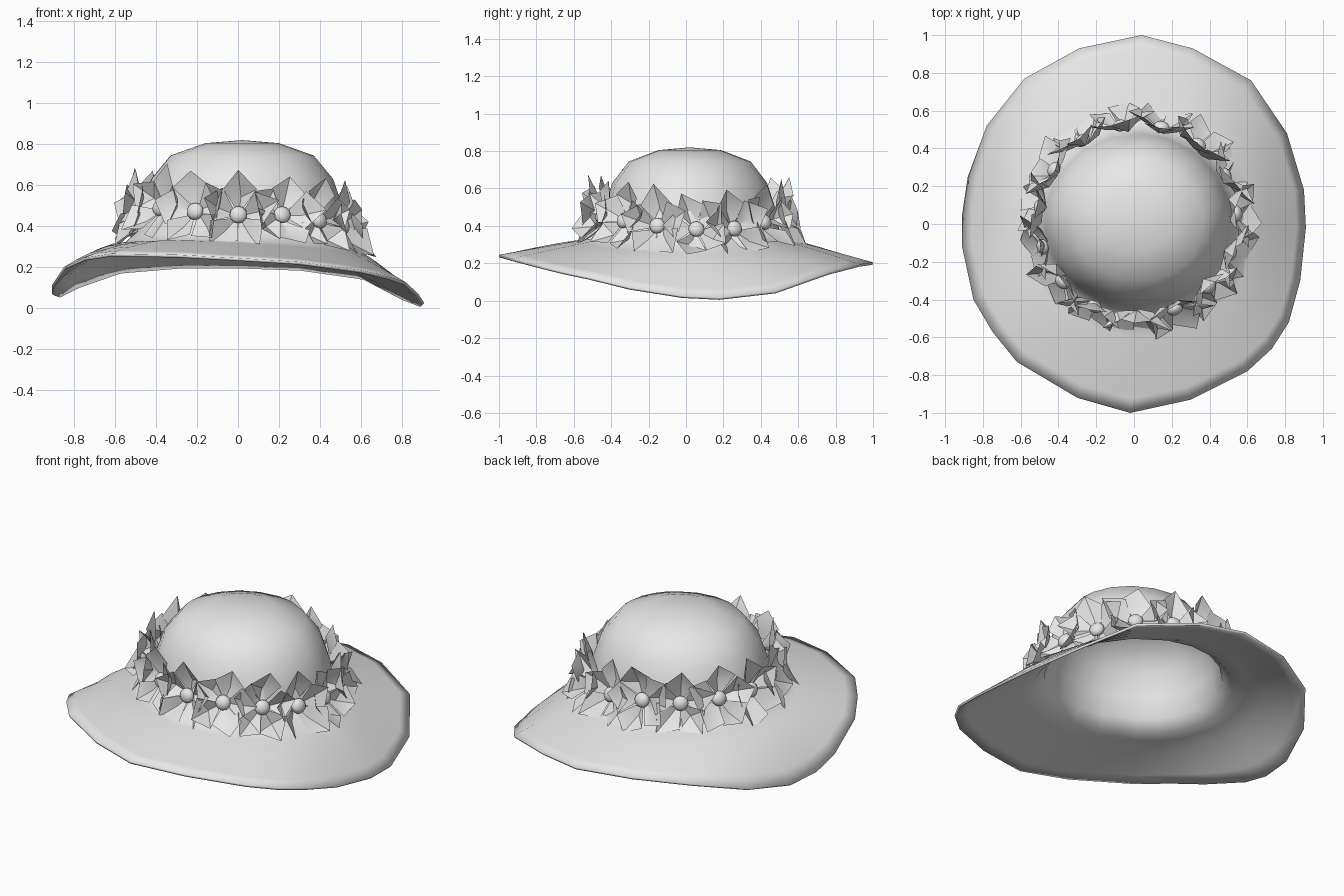
import bpy, bmesh, math, random
from mathutils import Vector, Matrix

random.seed(4)
scene_cube = bpy.data.objects.get("Cube")
if scene_cube:
    bpy.data.objects.remove(scene_cube, do_unlink=True)

grey = bpy.data.materials.new("plain grey")
grey.use_nodes = True
COLOUR = (0.8, 0.8, 0.8, 1)
grey.diffuse_color = COLOUR
grey.node_tree.nodes["Principled BSDF"].inputs["Base Color"].default_value = COLOUR


def make_object(name, bm, smooth_angle):
    mesh = bpy.data.meshes.new(name)
    bm.to_mesh(mesh)
    bm.free()
    mesh.materials.append(grey)
    obj = bpy.data.objects.new(name, mesh)
    bpy.context.collection.objects.link(obj)
    bpy.ops.object.select_all(action='DESELECT')
    obj.select_set(True)
    bpy.context.view_layer.objects.active = obj
    bpy.ops.object.shade_smooth_by_angle(angle=math.radians(smooth_angle))
    return obj


# Wavy outer edge of the brim, counter-clockwise from the back
RIM = [(.04, 1, .205), (-.29, .93, .205), (-.58, .77, .18), (-.78, .52, .11),
       (-.88, .25, .06), (-.91, .05, .07), (-.91, -.12, .11), (-.85, -.4, .2),
       (-.75, -.57, .245), (-.62, -.73, .265), (-.3, -.92, .26), (-.02, -1, .245),
       (.3, -.93, .225), (.6, -.78, .185), (.73, -.66, .155), (.82, -.52, .125),
       (.88, -.3, .07), (.91, -.02, .025), (.9, .18, .015), (.81, .48, .05),
       (.62, .76, .15), (.31, .93, .195)]
# Crown profile as radius and height, from the brim upward
CROWN = [(.57, .33), (.515, .38), (.49, .5), (.445, .63), (.35, .745), (.18, .805)]
CENTRE = Vector((.02, .02, 0))


def crown_ring(radius, height):
    ring = []
    for x, y, z in RIM:
        a = math.atan2(y, x)
        c = math.cos(a)
        sag = max(0, .5 - height) / .17 * (.03 * c * c + .022 * c)
        ring.append(CENTRE + Vector((radius * c, radius * .93 * math.sin(a), height - sag)))
    return ring


def brim_ring(t):
    ring = []
    for base, rim in zip(crown_ring(*CROWN[0]), RIM):
        rim = Vector(rim)
        side = rim.x / .91
        power = 1 + (.9 * -side if side < 0 else .2 * side)
        p = base.lerp(rim, t)
        p.z = base.z + (rim.z - base.z) * t ** power
        ring.append(p)
    return ring


# Hat: brim and hollow crown as one thin shell
rings = [brim_ring(t) for t in (1, .85, .65, .4, .18)]
rings += [crown_ring(r, h) for r, h in CROWN]
bm = bmesh.new()
loops = [[bm.verts.new(p) for p in ring] for ring in rings]
count = len(RIM)
for low, high in zip(loops, loops[1:]):
    for i in range(count):
        j = (i + 1) % count
        bm.faces.new((low[i], low[j], high[j], high[i]))
tip = bm.verts.new(CENTRE + Vector((0, 0, .82)))
for i in range(count):
    bm.faces.new((loops[-1][i], loops[-1][(i + 1) % count], tip))
hat = make_object("hat", bm, 180)
shell = hat.modifiers.new("thickness", 'SOLIDIFY')
shell.thickness = .014
shell.offset = -1


# Flower garland: each bloom opens along its own +z
def petal(bm, angle, frame):
    def point(radius, swing, lift):
        a = angle + swing + random.uniform(-.08, .08)
        r = radius * random.uniform(.9, 1.1)
        return bm.verts.new(frame @ Vector((r * math.cos(a), r * math.sin(a),
                                            lift + random.uniform(-.02, .02))))
    heart = point(.01, 0, 0)
    right, left = point(.14, -.66, .06), point(.14, .66, .075)
    fold = point(.1, 0, .02)
    end = point(.195, 0, .09)
    for face in ((heart, right, fold), (heart, fold, left),
                 (fold, right, end), (fold, end, left)):
        bm.faces.new(face)


FLOWERS = 15
petals, buttons = bmesh.new(), bmesh.new()
for k in range(FLOWERS):
    a = math.radians(-92) + math.tau * k / FLOWERS
    c, s = math.cos(a), math.sin(a)
    place = Vector((.02 + .5 * c, .02 + .485 * s, .42 - .04 * c + .025 * abs(s) - .012 * s))
    place.z += random.uniform(-.015, .015)
    outward = Vector((c, s, .28 + random.uniform(-.1, .1)))
    turn = outward.to_track_quat('Z', 'Y').to_matrix().to_4x4()
    frame = Matrix.Translation(place) @ turn
    start = math.pi / 2 + random.uniform(-.35, .35)
    for n in range(5):
        petal(petals, start + math.tau * n / 5, frame)
    bmesh.ops.create_uvsphere(
        buttons, u_segments=12, v_segments=8, radius=.043,
        matrix=frame @ Matrix.Translation((0, 0, .025)) @ Matrix.Diagonal((1, 1, .7, 1)))
make_object("flower_petals", petals, 35)
make_object("flower_buttons", buttons, 60)
